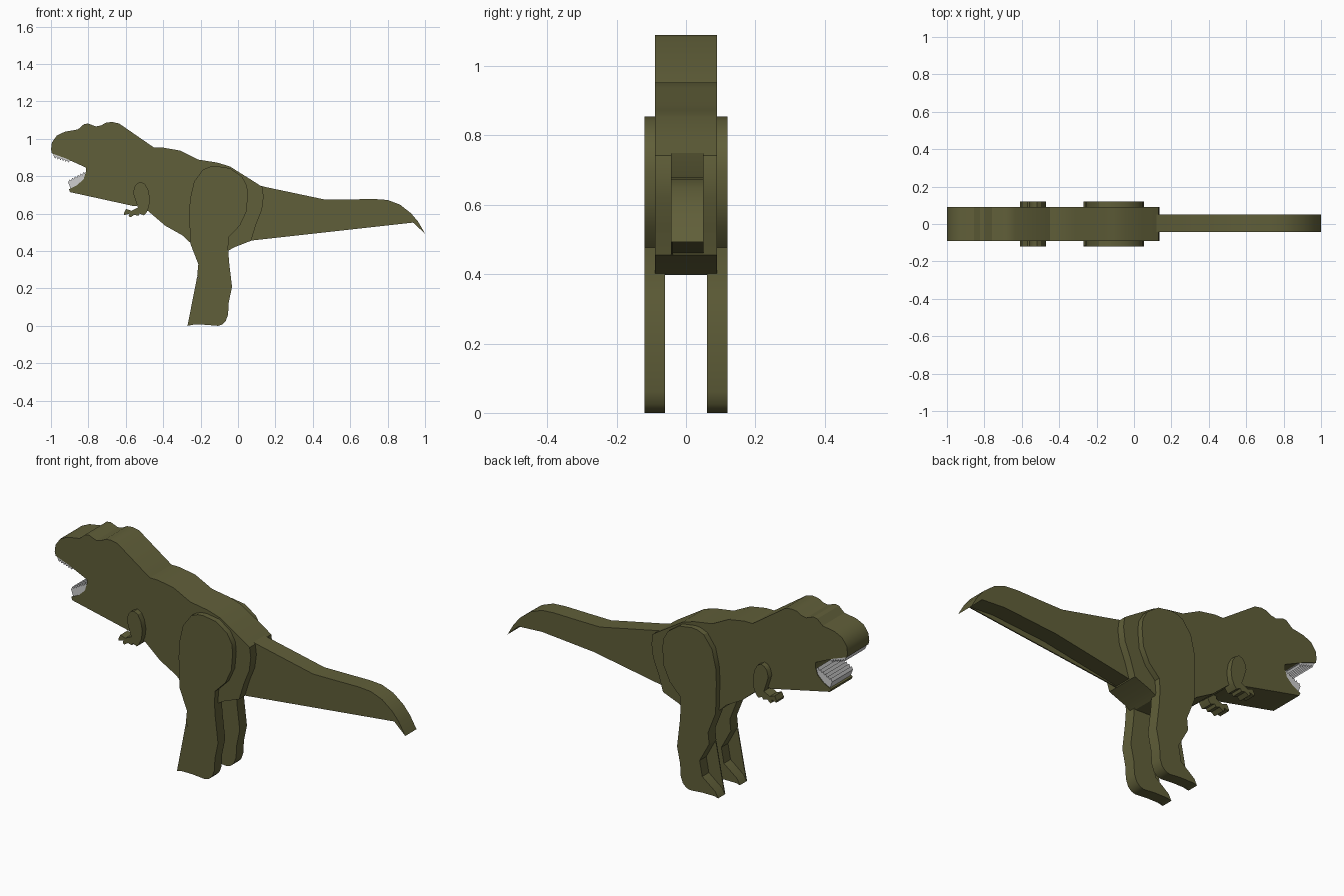
import bpy, bmesh, math


def material(name, rgb):
    m = bpy.data.materials.new(name)
    m.diffuse_color = (*rgb, 1)
    return m


OLIVE = material("olive skin", (0.118, 0.114, 0.041))
GREY = material("tooth grey", (0.62, 0.62, 0.62))


def slab(name, profile, y0, y1, mat):
    """Extrude an (x, z) outline from y0 to y1."""
    bm = bmesh.new()
    face = bm.faces.new([bm.verts.new((x, y0, z)) for x, z in profile])
    out = bmesh.ops.extrude_face_region(bm, geom=[face])
    verts = [v for v in out["geom"] if isinstance(v, bmesh.types.BMVert)]
    bmesh.ops.translate(bm, verts=verts, vec=(0, y1 - y0, 0))
    bmesh.ops.recalc_face_normals(bm, faces=bm.faces)
    mesh = bpy.data.meshes.new(name)
    bm.to_mesh(mesh)
    bm.free()
    mesh.materials.append(mat)
    obj = bpy.data.objects.new(name, mesh)
    bpy.context.collection.objects.link(obj)
    bpy.context.view_layer.objects.active = obj
    bpy.ops.object.select_all(action='DESELECT')
    obj.select_set(True)
    bpy.ops.object.shade_smooth_by_angle(angle=math.radians(30))
    return obj


def teeth(name, start, end, depth, count, base):
    """Zigzag row from start to end, closed by the base points in the gum."""
    pts = []
    for i in range(2 * count + 1):
        t = i / (2 * count)
        x = start[0] + (end[0] - start[0]) * t
        z = start[1] + (end[1] - start[1]) * t
        pts.append((x, z + (depth if i % 2 else 0)))
    slab(name, pts + base, -0.086, 0.086, GREY)


# Head and torso
body = [
    (-1.0, .943), (-.995, .98), (-.968, 1.018), (-.925, 1.038), (-.856, 1.05),
    (-.824, 1.078), (-.802, 1.082), (-.76, 1.066), (-.733, 1.071),
    (-.706, 1.086), (-.674, 1.09), (-.636, 1.082), (-.449, .953),
    (-.401, .953), (-.31, .937), (-.214, .889), (-.112, .873), (-.043, .852),
    (.043, .798), (.10, .762), (.13, .742), (.137, .69), (.128, .62),
    (.096, .54), (.07, .455), (-.02, .42), (-.06, .397), (-.16, .40),
    (-.262, .45), (-.294, .482), (-.39, .536), (-.47, .605), (-.52, .645),
    (-.556, .64), (-.898, .715), (-.904, .73), (-.86, .752), (-.825, .785),
    (-.813, .825), (-.813, .846), (-.92, .895), (-.995, .922)]
slab("body", body, -.09, .09, OLIVE)

# Teeth
teeth("upper_teeth", (-.985, .908), (-.9, .882), -.012, 6,
      [(-.87, .885), (-.92, .905), (-.99, .928)])
teeth("lower_teeth", (-.908, .768), (-.818, .815), .012, 6,
      [(-.81, .79), (-.822, .775), (-.86, .747), (-.895, .732)])

# Tail, with a thin skin closing its hollow underside on one side
tail = [
    (0, .78), (.06, .765), (.139, .744), (.465, .675), (.593, .676), (.73, .678),
    (.80, .673), (.866, .648), (.925, .602), (.963, .557), (1.0, .493),
    (.936, .552), (.8, .56), (.5, .535), (.07, .46), (0, .47)]
slab("tail", tail, -.043, .05, OLIVE)
slab("tail_skin", [(.936, .552), (.8, .58), (.5, .56), (.07, .5), (.07, .456)],
     -.043, -.037, OLIVE)

# Legs and arms, one pair on each side
leg = [
    (-.257, .487), (-.26, .60), (-.257, .675), (-.235, .771), (-.187, .836),
    (-.15, .851), (-.118, .854), (-.043, .843), (.021, .798), (.048, .75),
    (.053, .70), (.045, .61), (.01, .536), (-.048, .477), (-.053, .418),
    (-.048, .343), (-.032, .209), (-.05, .123), (-.053, .06), (-.066, .025),
    (-.085, .007), (-.107, 0), (-.18, .006), (-.25, .006), (-.27, 0),
    (-.255, .03), (-.178, .09), (-.163, .17), (-.218, .27), (-.212, .33),
    (-.255, .44)]
arm = [
    (-.561, .712), (-.553, .745), (-.538, .763), (-.519, .77), (-.497, .758),
    (-.48, .727), (-.471, .68), (-.476, .635), (-.49, .605), (-.503, .59),
    (-.525, .60), (-.533, .588), (-.555, .594), (-.575, .58), (-.585, .588),
    (-.58, .60), (-.608, .592), (-.61, .602), (-.598, .625), (-.57, .615),
    (-.535, .632), (-.548, .67)]
for side, y0, y1 in (("left", -.12, -.06), ("right", .06, .12)):
    slab(side + "_leg", leg, y0, y1, OLIVE)
    slab(side + "_instep_skin", [(-.218, .265), (-.27, 0), (-.17, .02), (-.15, .17)],
         y0, y0 + .005, OLIVE)
    slab(side + "_arm", arm, y0, y1, OLIVE)
